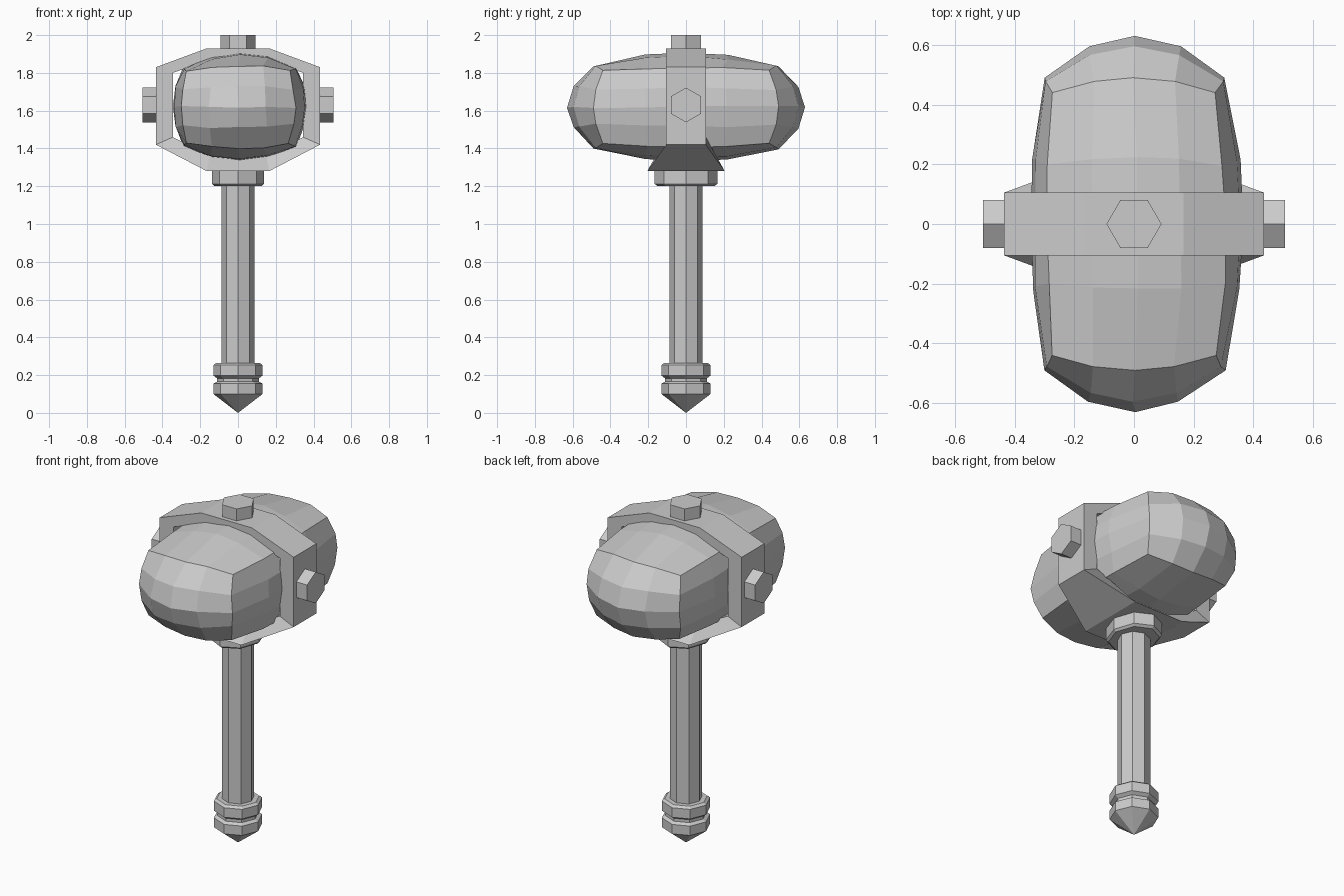
import bpy, bmesh, math, random
from mathutils import Matrix

if "Cube" in bpy.data.objects:
    bpy.data.objects.remove(bpy.data.objects["Cube"])

random.seed(4)

def finish(bm, name):
    bmesh.ops.recalc_face_normals(bm, faces=bm.faces[:])
    me = bpy.data.meshes.new(name)
    bm.to_mesh(me)
    bm.free()
    ob = bpy.data.objects.new(name, me)
    bpy.context.collection.objects.link(ob)
    return ob

def lathe(name, profile, sides=8, sx=1.0, sy=1.0):
    """Low-poly turned part from (radius, z) points, capped at both ends."""
    bm = bmesh.new()
    rings = []
    for r, z in profile:
        rings.append([bm.verts.new((sx * r * math.cos(2 * math.pi * i / sides),
                                    sy * r * math.sin(2 * math.pi * i / sides), z))
                      for i in range(sides)])
    for a, b in zip(rings, rings[1:]):
        for i in range(sides):
            j = (i + 1) % sides
            bm.faces.new((a[i], a[j], b[j], b[i]))
    bm.faces.new(rings[0])
    bm.faces.new(rings[-1])
    bmesh.ops.remove_doubles(bm, verts=bm.verts[:], dist=1e-5)
    return finish(bm, name)

def hex_bolt(name, matrix):
    bm = bmesh.new()
    bmesh.ops.create_cone(bm, cap_ends=True, segments=6, radius1=0.092,
                          radius2=0.092, depth=0.13, matrix=matrix)
    # Put a pair of corners on the long axis of the bolt
    return finish(bm, name)

# Handle, collar and pommel
lathe("handle", [(0.087, 0.2), (0.087, 1.25)])
lathe("collar", [(0.125, 1.20), (0.138, 1.212), (0.138, 1.28)], sy=1.2)
lathe("pommel", [(0.0001, 0.0), (0.13, 0.10), (0.13, 0.155), (0.11, 0.166),
                 (0.11, 0.183), (0.13, 0.197), (0.13, 0.253), (0.115, 0.265)])

# Stone head: gridded cube bulged outward on every face
bm = bmesh.new()
bmesh.ops.create_cube(bm, size=2)
bmesh.ops.subdivide_edges(bm, edges=bm.edges[:], cuts=3, use_grid_fill=True)
for p in bm.verts:
    u, v, w = p.co
    u2, v2, w2 = u * u, v * v, w * w
    x = u * (0.36 - 0.055 * v2 - 0.06 * w2 + 0.025 * v2 * w2)
    y = v * (0.63 - 0.14 * u2 - 0.14 * w2 + 0.09 * u2 * w2)
    if abs(v) < 0.9:
        y *= 0.9
    z = w * (0.29 - 0.07 * v2 - 0.08 * u2 + 0.05 * u2 * v2)
    j = [random.uniform(-0.006, 0.006) for _ in range(3)]
    p.co = (x + 0.01 * (1 - v2) + j[0], y + j[1] * (v2 < 0.9), 1.62 + z + j[2])
finish(bm, "stone_head")

# Metal band: octagonal hoop, flared at the bottom
half_outer = [(0.165, 1.28, 0.205), (0.435, 1.42, 0.105),
              (0.435, 1.83, 0.105), (0.165, 1.93, 0.105)]
half_inner = [(0.15, 1.36, 0.105), (0.345, 1.46, 0.105),
              (0.345, 1.80, 0.105), (0.15, 1.87, 0.105)]
bm = bmesh.new()
loops = []
for half, s in ((half_outer, -1), (half_outer, 1), (half_inner, 1), (half_inner, -1)):
    pts = half + [(-x, z, d) for x, z, d in reversed(half)]
    loops.append([bm.verts.new((x, s * d, z)) for x, z, d in pts])
for k in range(4):
    a, b = loops[k], loops[(k + 1) % 4]
    for i in range(8):
        j = (i + 1) % 8
        bm.faces.new((a[i], a[j], b[j], b[i]))
finish(bm, "metal_band")

# Hexagonal bolts on the top and both sides
quarter = Matrix.Rotation(math.pi / 2, 4, 'Z')
top = hex_bolt("top_bolt", Matrix.Translation((0, 0, 1.935)) @ quarter)
for name, s in (("left_bolt", -1), ("right_bolt", 1)):
    hex_bolt(name, Matrix.Translation((s * 0.44, 0, 1.63))
             @ Matrix.Rotation(math.pi / 2, 4, 'Y') @ quarter)
